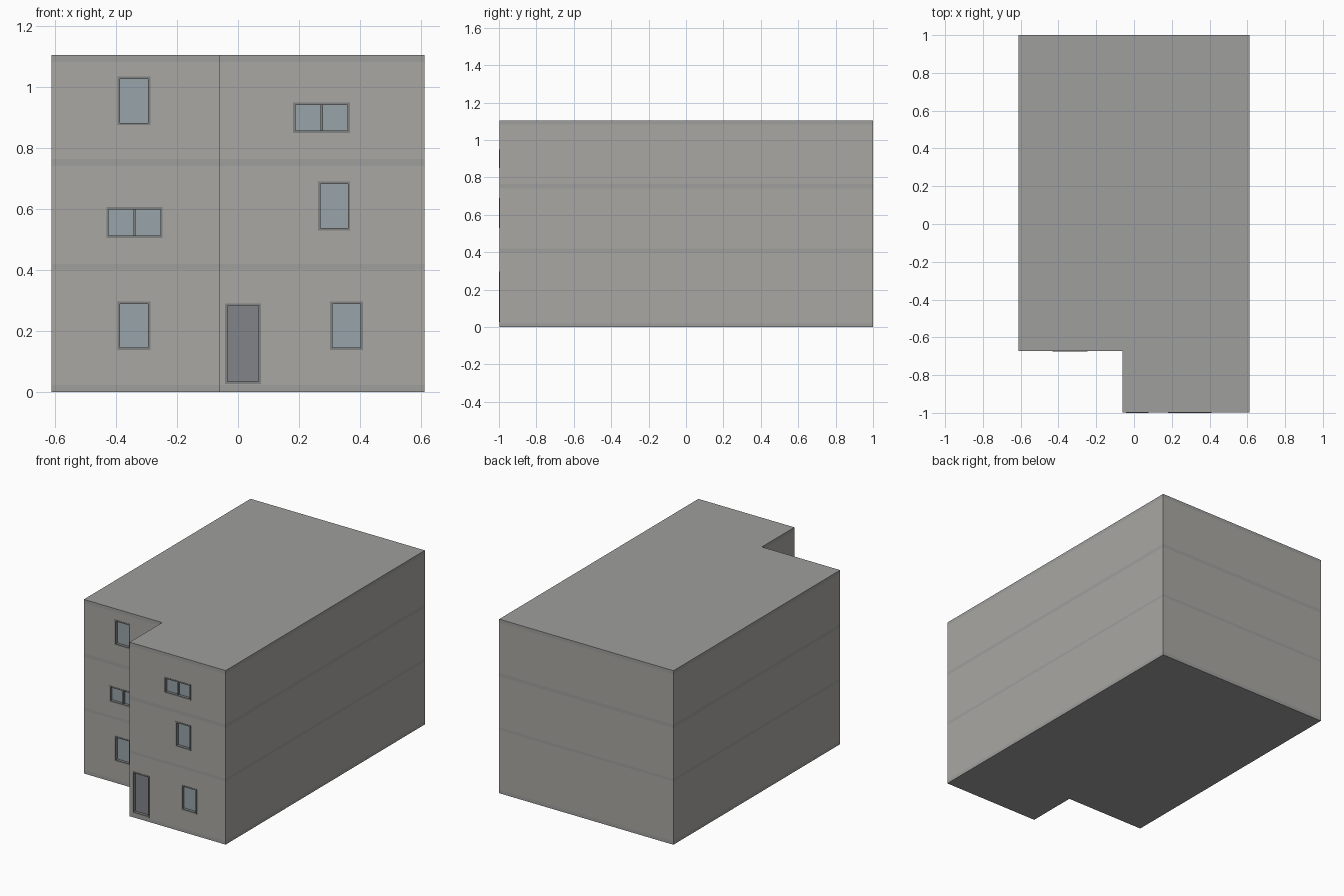
import bpy, bmesh

if "Cube" in bpy.data.objects:
    bpy.data.objects.remove(bpy.data.objects["Cube"])

FRONT, STEP = -0.998, -0.672      # facade planes of projecting and set-back bays
L_PLAN = [(-0.612, 1), (-0.612, STEP), (-0.062, STEP), (-0.062, FRONT), (0.612, FRONT), (0.612, 1)]
DEPTH = 0.022                     # depth of window and door recesses


def material(name, rgb):
    m = bpy.data.materials.new(name)
    m.diffuse_color = (*rgb, 1)
    m.use_nodes = True
    m.node_tree.nodes["Principled BSDF"].inputs["Base Color"].default_value = m.diffuse_color
    return m


WALL = material("wall", (0.40, 0.39, 0.365))
SLAB = material("slab", (0.345, 0.345, 0.34))
FRAME = material("frame", (0.22, 0.225, 0.225))
GLASS = material("glass", (0.31, 0.37, 0.40))
DOOR = material("door", (0.22, 0.23, 0.25))


def finish(bm, name, mat):
    bmesh.ops.recalc_face_normals(bm, faces=bm.faces)
    me = bpy.data.meshes.new(name)
    bm.to_mesh(me)
    bm.free()
    ob = bpy.data.objects.new(name, me)
    bpy.context.collection.objects.link(ob)
    if mat:
        me.materials.append(mat)
    return ob


def add_box(bm, x0, x1, y0, y1, z0, z1):
    vs = bmesh.ops.create_cube(bm, size=1)["verts"]
    for v in vs:
        v.co = (x1 if v.co.x > 0 else x0, y1 if v.co.y > 0 else y0, z1 if v.co.z > 0 else z0)


def boxes(name, mat, *dims):
    bm = bmesh.new()
    for d in dims:
        add_box(bm, *d)
    return finish(bm, name, mat)


def prism(name, z0, z1, mat):
    bm = bmesh.new()
    f = bm.faces.new([bm.verts.new((x, y, z0)) for x, y in L_PLAN])
    top = bmesh.ops.extrude_face_region(bm, geom=[f])["geom"]
    for v in top:
        if isinstance(v, bmesh.types.BMVert):
            v.co.z = z1
    if f.is_valid and not any(len(e.link_faces) > 1 for e in f.edges):
        bmesh.ops.delete(bm, geom=[f], context='FACES_ONLY')
    bmesh.ops.holes_fill(bm, edges=bm.edges[:])
    return finish(bm, name, mat)


# openings: name, x0, x1, z0, z1, facade plane, kind
OPENINGS = [
    ("left_ground_window", -0.395, -0.287, 0.138, 0.297, STEP, "single"),
    ("left_middle_window", -0.432, -0.247, 0.505, 0.606, STEP, "double"),
    ("left_top_window", -0.395, -0.287, 0.875, 1.034, STEP, "single"),
    ("right_ground_window", 0.302, 0.410, 0.138, 0.297, FRONT, "single"),
    ("right_middle_window", 0.262, 0.368, 0.530, 0.690, FRONT, "single"),
    ("right_top_window", 0.181, 0.367, 0.850, 0.950, FRONT, "double"),
    ("front_door", -0.042, 0.076, 0.027, 0.291, FRONT, "door"),
]

# floor slabs and roof, flush with the walls
LEVELS = [(0, 0.023), (0.401, 0.419), (0.741, 0.764), (1.082, 1.105)]
for name, (z0, z1) in zip(("base_slab", "first_slab", "second_slab", "roof_slab"), LEVELS):
    prism(name, z0, z1, SLAB)

# storey walls with recesses cut for each opening
for i, name in enumerate(("ground", "middle", "top")):
    lo, hi = LEVELS[i][1], LEVELS[i + 1][0]
    walls = prism(name + "_storey_walls", lo, hi, WALL)
    cuts = [(x0, x1, y - 0.05, y + DEPTH, z0, z1)
            for _, x0, x1, z0, z1, y, _ in OPENINGS if lo < z0 < hi]
    cutter = boxes(name + "_opening_cutter", None, *cuts)
    cutter.hide_render = True
    cutter.hide_set(True)
    mod = walls.modifiers.new("openings", 'BOOLEAN')
    mod.operation, mod.solver, mod.object = 'DIFFERENCE', 'EXACT', cutter

# thin frames slightly proud of the facade, panes set back inside
for name, x0, x1, z0, z1, y, kind in OPENINGS:
    t, ya, yb = 0.008, y - 0.002, y + DEPTH
    bars = [(x0, x0 + t, ya, yb, z0, z1), (x1 - t, x1, ya, yb, z0, z1),
            (x0 + t, x1 - t, ya, yb, z0, z0 + t), (x0 + t, x1 - t, ya, yb, z1 - t, z1)]
    if kind == "double":
        xm = (x0 + x1) / 2
        bars.append((xm - 0.004, xm + 0.004, y + 0.004, yb, z0 + t, z1 - t))
    boxes(name + "_frame", FRAME, *bars)
    boxes(name + ("_leaf" if kind == "door" else "_pane"), DOOR if kind == "door" else GLASS,
          (x0 + t, x1 - t, y + 0.016, yb, z0 + t, z1 - t))
